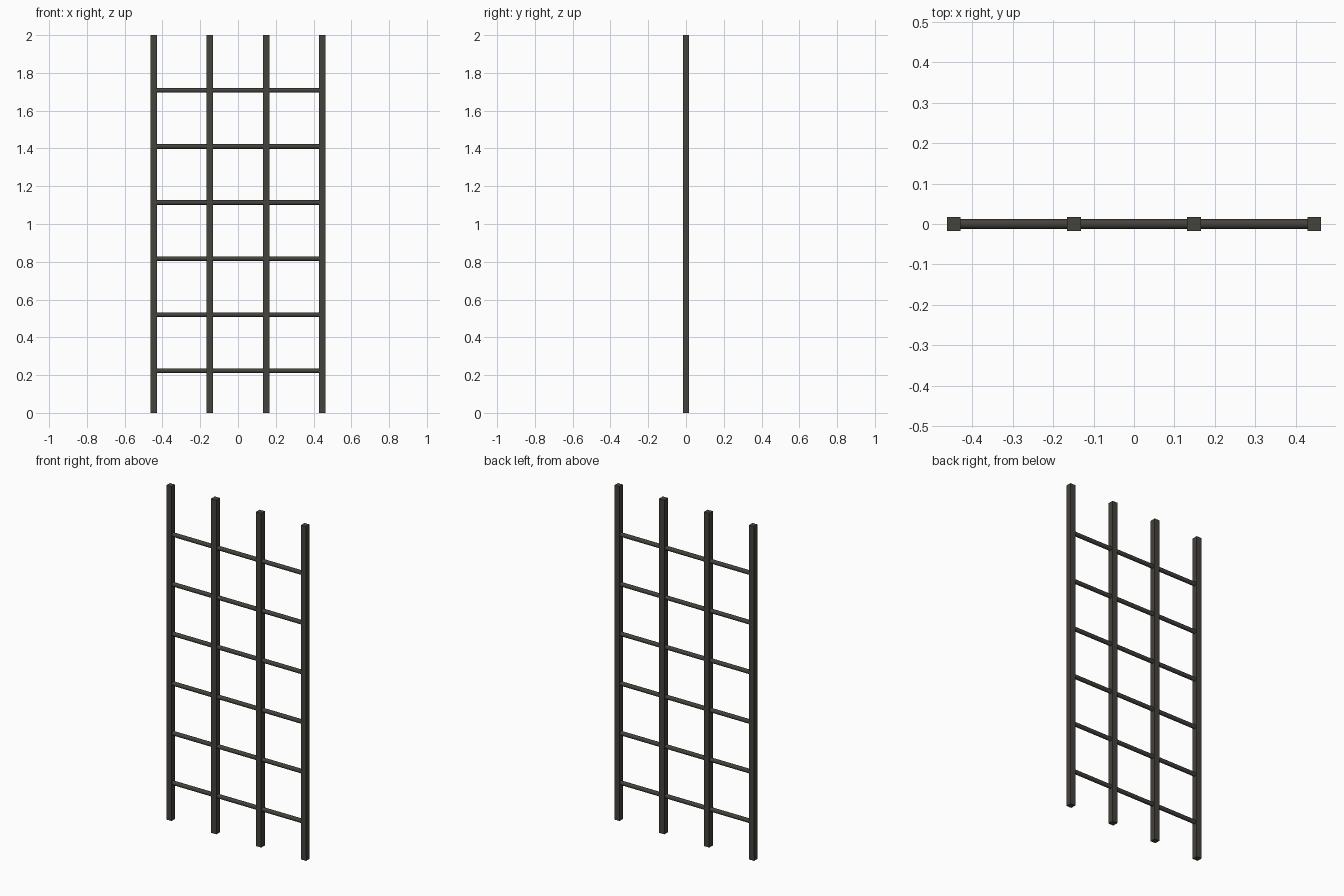
import bpy, math

if "Cube" in bpy.data.objects:
    bpy.data.objects.remove(bpy.data.objects["Cube"])

iron = bpy.data.materials.new("dark iron")
iron.diffuse_color = (0.060, 0.054, 0.045, 1)
iron.use_nodes = True
iron.node_tree.nodes["Principled BSDF"].inputs["Base Color"].default_value = iron.diffuse_color

PITCH = 0.297      # spacing of both bars and rungs
WIDTH = 0.034      # square bar thickness
RADIUS = 0.0125    # round rung radius


def finish(name):
    obj = bpy.context.object
    obj.name = name
    obj.data.materials.append(iron)
    return obj


# four square upright bars
for i in range(4):
    bpy.ops.mesh.primitive_cube_add(size=1, location=((i - 1.5) * PITCH, 0, 1))
    bar = finish(f"upright_bar_{i + 1}")
    bar.scale = (WIDTH, WIDTH, 2)

# six round rungs passing through the bars
for i in range(6):
    bpy.ops.mesh.primitive_cylinder_add(
        vertices=12, radius=RADIUS, depth=3 * PITCH,
        location=(0, 0, 0.2225 + i * PITCH), rotation=(0, math.pi / 2, 0))
    bpy.ops.object.shade_smooth_by_angle(angle=math.radians(40))
    finish(f"cross_rung_{i + 1}")
